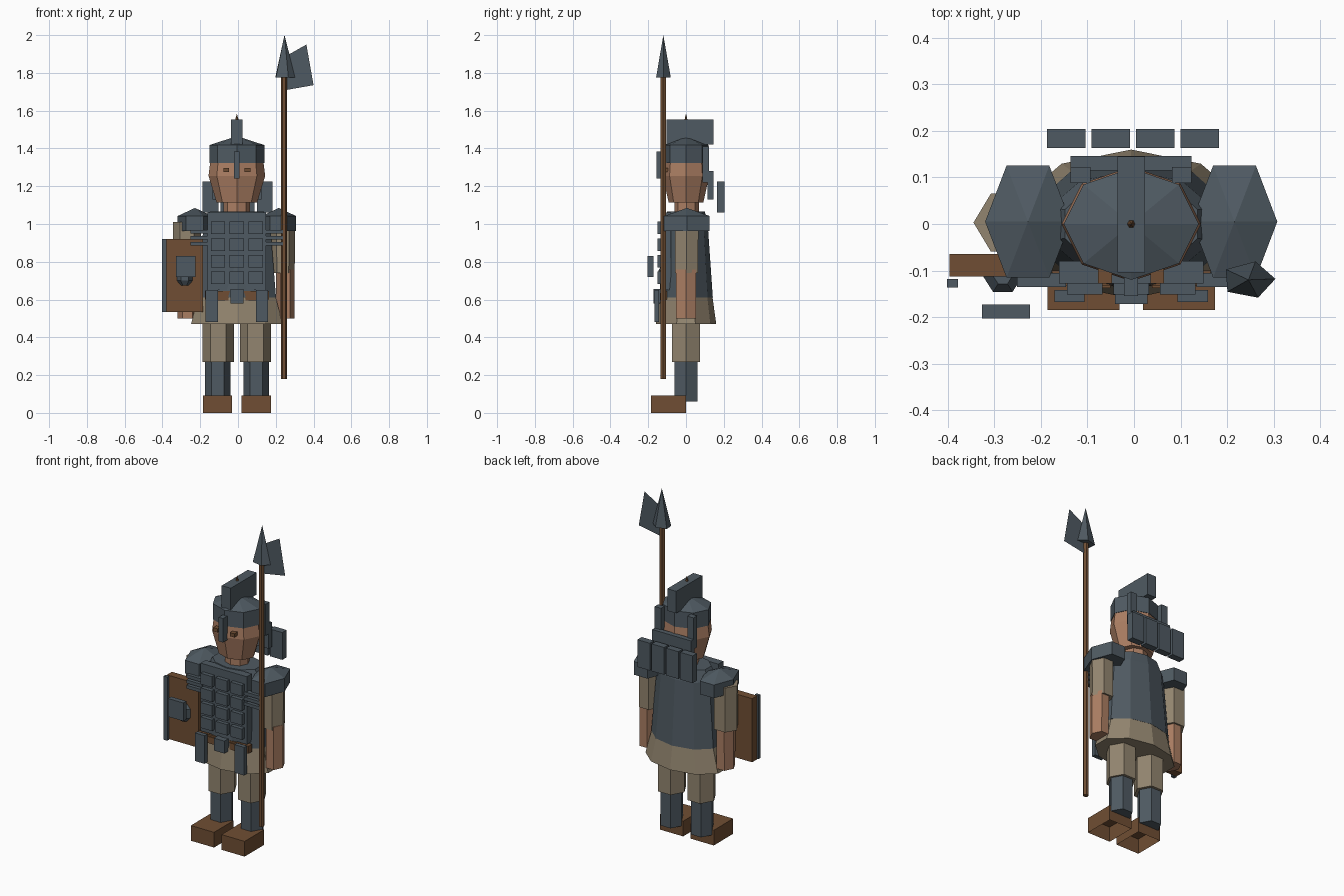
import bpy, bmesh, math

if "Cube" in bpy.data.objects:
    bpy.data.objects.remove(bpy.data.objects["Cube"])

CX = -0.006  # body's mirror plane


def mat(name, rgb):
    m = bpy.data.materials.new(name)
    m.diffuse_color = (*rgb, 1)
    m.use_nodes = True
    m.node_tree.nodes["Principled BSDF"].inputs["Base Color"].default_value = m.diffuse_color
    return m


STEEL = mat("steel", (0.078, 0.102, 0.122))
SKIN = mat("skin", (0.41, 0.21, 0.125))
CLOTH = mat("cloth", (0.29, 0.235, 0.16))
WOOD = mat("leather_wood", (0.16, 0.076, 0.033))


def finish(name, bm, m):
    bmesh.ops.recalc_face_normals(bm, faces=bm.faces)
    me = bpy.data.meshes.new(name)
    bm.to_mesh(me)
    bm.free()
    me.materials.append(m)
    ob = bpy.data.objects.new(name, me)
    bpy.context.collection.objects.link(ob)
    return ob


def box(name, x, y, z, m, open_bottom=False):
    """Box from (min, max) ranges."""
    bm = bmesh.new()
    bmesh.ops.create_cube(bm, size=1)
    for v in bm.verts:
        v.co = [(r[0] + r[1]) / 2 + c * (r[1] - r[0]) for r, c in zip((x, y, z), v.co)]
    if open_bottom:
        bm.faces.ensure_lookup_table()
        low = [f for f in bm.faces if f.calc_center_median().z < z[0] + 1e-4]
        bmesh.ops.delete(bm, geom=low, context='FACES_ONLY')
    return finish(name, bm, m)


def loft(name, cx, cy, rings, n, m, phase=0.0):
    """Polygonal loft through (z, rx, ry) rings; a zero radius makes an apex."""
    bm = bmesh.new()
    loops = []
    for z, rx, ry in rings:
        if rx == 0:
            loops.append([bm.verts.new((cx, cy, z))] * n)
        else:
            a = [phase + 2 * math.pi * i / n for i in range(n)]
            loops.append([bm.verts.new((cx + rx * math.cos(t), cy + ry * math.sin(t), z)) for t in a])
    for lo, hi in zip(loops, loops[1:]):
        for i in range(n):
            j = (i + 1) % n
            bm.faces.new(list(dict.fromkeys((lo[i], lo[j], hi[j], hi[i]))))
    for lp in (loops[0], loops[-1]):
        if lp[0] is not lp[1]:
            bm.faces.new(lp)
    return finish(name, bm, m)


def span(s, a, b):
    """x range a..b mirrored to side s."""
    return tuple(sorted((CX + s * a, CX + s * b)))


# Legs, shoulders and other paired parts
for s, side in ((-1, "left"), (1, "right")):
    box(side + "_boot", span(s, 0.025, 0.18), (-0.185, 0), (0, 0.092), WOOD, True)
    loft(side + "_greave", CX + s * 0.102, 0, [(0.06, 0.067, 0.069), (0.30, 0.067, 0.069)], 6, STEEL)
    loft(side + "_trouser", CX + s * 0.099, 0, [(0.27, 0.083, 0.086), (0.52, 0.083, 0.086)], 6, CLOTH)
    loft(side + "_shoulder_guard", CX + s * 0.222, 0.005,
         [(0.962, 0.092, 0.139), (1.042, 0.092, 0.139), (1.085, 0, 0)], 6, STEEL)
    for i in range(3):
        z = 0.885 + i * 0.032
        box(f"{side}_shoulder_strip_{i}", span(s, 0.14, 0.245), (-0.135, -0.105), (z, z + 0.02), STEEL)
    box(side + "_hip_plate", span(s, 0.1, 0.165), (-0.168, -0.142), (0.48, 0.65), STEEL)
    box(side + "_belt_tab", span(s, 0.045, 0.1), (-0.138, -0.115), (0.595, 0.635), WOOD)
    box(side + "_eye", span(s, 0.041, 0.071), (-0.128, -0.085), (1.275, 1.297), WOOD)
    box(side + "_helmet_strip", span(s, 0.088, 0.13), (0.088, 0.122), (1.22, 1.41), STEEL)

# Arms
for side, x, r, fx, fr, top in (("left", -0.27, 0.075, -0.267, 0.052, 1.01),
                                ("right", 0.237, 0.065, 0.25, 0.05, 0.99)):
    loft(side + "_sleeve", x, 0.003, [(0.74, r * 0.97, 0.07), (top, r, 0.072)], 6, CLOTH)
    loft(side + "_forearm", fx, 0, [(0.5, fr, 0.06), (0.76, fr, 0.062)], 6, SKIN)

# Tunic and body armour
loft("tunic_skirt", CX, 0, [(0.47, 0.255, 0.16), (0.63, 0.212, 0.138)], 10, CLOTH, math.pi / 2)
loft("body_armour", CX, 0, [(0.61, 0.218, 0.142), (1.0, 0.185, 0.115), (1.065, 0.15, 0.1)],
     10, STEEL, math.pi / 2)
box("chest_slab", span(1, -0.155, 0.155), (-0.128, -0.08), (0.65, 1.06), STEEL)
for row in range(4):
    for col in (-1, 0, 1):
        x, z = CX + col * 0.1, 0.715 + row * 0.088
        box(f"chest_plate_{row}_{col + 1}", (x - 0.038, x + 0.038), (-0.152, -0.12),
            (z - 0.033, z + 0.033), STEEL)
box("belt", span(1, -0.17, 0.17), (-0.132, -0.1), (0.6, 0.645), WOOD)
box("buckle_plate", span(1, -0.035, 0.035), (-0.172, -0.125), (0.58, 0.655), STEEL)

# Head and helmet
loft("neck", CX, 0.003, [(1.03, 0.07, 0.065), (1.13, 0.07, 0.065)], 8, SKIN)
loft("head", CX, 0, [(1.115, 0.108, 0.092), (1.255, 0.15, 0.123), (1.35, 0.138, 0.115)], 8, SKIN)
loft("helmet", CX, 0, [(1.322, 0.145, 0.12), (1.418, 0.145, 0.12), (1.465, 0, 0)], 8, STEEL)
box("helmet_crest", span(1, -0.03, 0.03), (-0.104, 0.145), (1.42, 1.553), STEEL)
loft("helmet_spike", CX, 0, [(1.54, 0.012, 0.012), (1.585, 0, 0)], 6, WOOD)
box("nose_guard", span(1, -0.015, 0.015), (-0.155, -0.115), (1.24, 1.385), STEEL)
box("neck_guard", span(1, -0.13, 0.13), (0.115, 0.146), (1.13, 1.28), STEEL)
for i in range(4):
    x = -0.187 + i * 0.0955
    box(f"back_plate_{i}", (x, x + 0.083), (0.163, 0.204), (1.06, 1.225), STEEL)

# Shield
box("shield", (-0.397, -0.185), (-0.113, -0.065), (0.535, 0.92), WOOD)
box("shield_edge", (-0.402, -0.378), (-0.136, -0.118), (0.535, 0.92), STEEL)
box("shield_plate", (-0.327, -0.224), (-0.203, -0.173), (0.72, 0.83), STEEL)
loft("shield_boss", -0.282, -0.113, [(0.675, 0.02, 0.018), (0.7, 0.042, 0.038),
                                     (0.755, 0.042, 0.038), (0.78, 0.02, 0.018)], 6, STEEL)

# Polearm
loft("shaft", 0.243, -0.121, [(0.18, 0.016, 0.016), (1.78, 0.016, 0.016)], 6, WOOD)
loft("spear_point", 0.246, -0.12, [(1.775, 0.058, 0.041), (2.0, 0, 0)], 5, STEEL, 0.05)
bm = bmesh.new()
bm.faces.new([bm.verts.new((x, -0.12, z)) for x, z in
              ((0.258, 1.71), (0.40, 1.735), (0.362, 1.95), (0.265, 1.895))])
finish("axe_blade", bm, STEEL)
